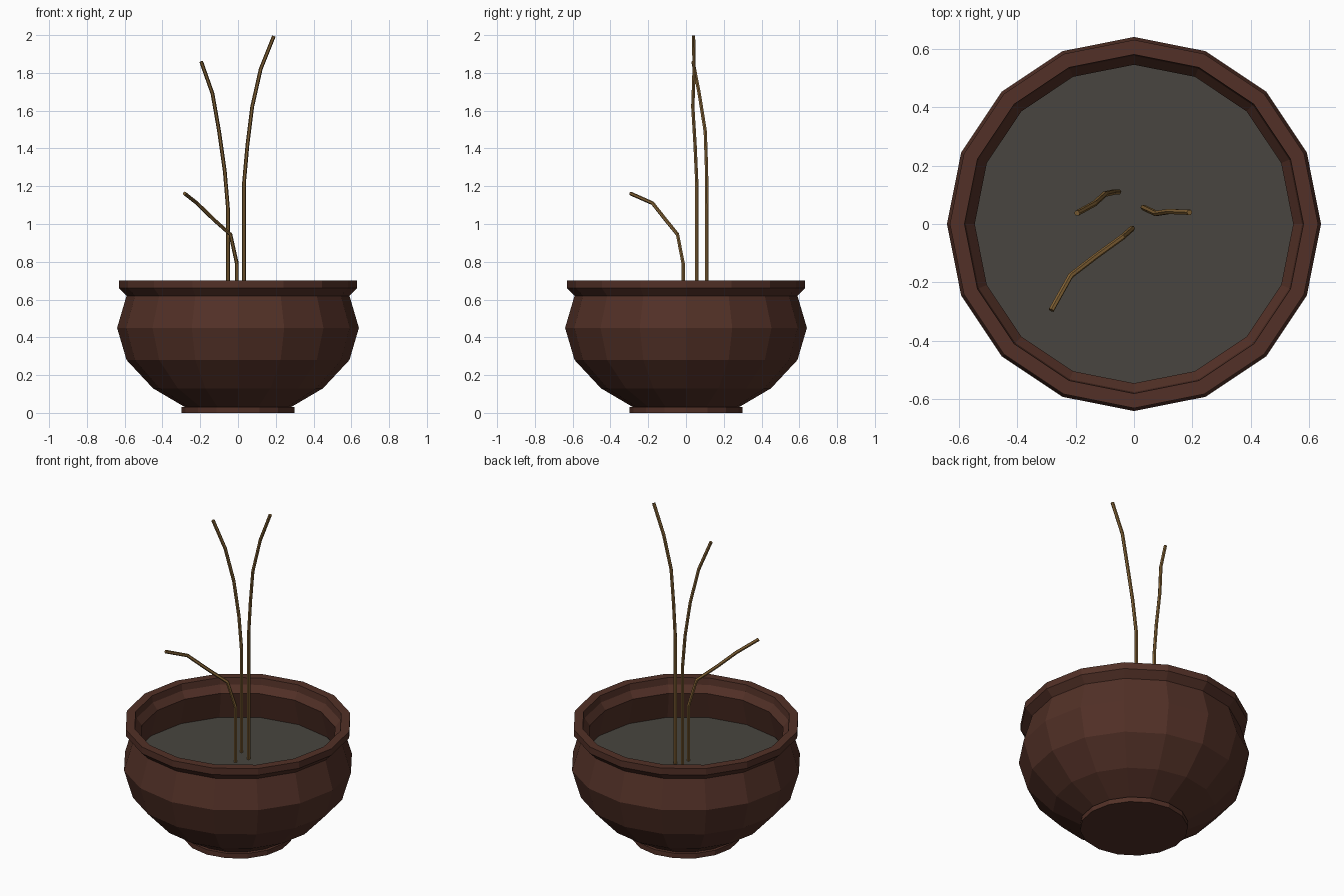
import bpy, bmesh
from math import cos, sin, pi

if "Cube" in bpy.data.objects:
    bpy.data.objects.remove(bpy.data.objects["Cube"])

SIDES = 16


def material(name, rgb):
    m = bpy.data.materials.new(name)
    m.diffuse_color = (*rgb, 1)
    m.use_nodes = True
    m.node_tree.nodes["Principled BSDF"].inputs["Base Color"].default_value = m.diffuse_color
    return m


def lathe(name, profile, mat, closed_bottom=True):
    """Revolve (radius, z) points around z with flat faces."""
    bm = bmesh.new()
    rings = [[bm.verts.new((r * cos(2 * pi * i / SIDES), r * sin(2 * pi * i / SIDES), z))
              for i in range(SIDES)] for r, z in profile]
    for a, b in zip(rings, rings[1:]):
        for i in range(SIDES):
            j = (i + 1) % SIDES
            bm.faces.new((a[i], a[j], b[j], b[i]))
    if closed_bottom:
        bm.faces.new(rings[0][::-1])
    else:
        bm.faces.new(rings[-1])
    finish(name, bm, mat)


def finish(name, bm, mat):
    mesh = bpy.data.meshes.new(name)
    bm.to_mesh(mesh)
    bm.free()
    mesh.materials.append(mat)
    obj = bpy.data.objects.new(name, mesh)
    bpy.context.collection.objects.link(obj)


def stem(name, points, mat, radius=0.01):
    """Thin six-sided tube through the points."""
    curve = bpy.data.curves.new(name, 'CURVE')
    curve.dimensions = '3D'
    curve.bevel_depth = radius
    curve.bevel_resolution = 1
    curve.use_fill_caps = True
    spline = curve.splines.new('POLY')
    spline.points.add(len(points) - 1)
    for p, co in zip(spline.points, points):
        p.co = (*co, 1)
    spline.use_smooth = False
    curve.materials.append(mat)
    obj = bpy.data.objects.new(name, curve)
    bpy.context.collection.objects.link(obj)


clay = material("clay", (0.085, 0.03, 0.02))
earth = material("earth", (0.065, 0.06, 0.05))
bark = material("bark", (0.22, 0.12, 0.035))

# Pot: foot, round belly, flared rim, inner lip and inner wall
lathe("pot", [(0.30, 0), (0.30, 0.03), (0.28, 0.03), (0.45, 0.13), (0.59, 0.28),
              (0.64, 0.45), (0.59, 0.62), (0.63, 0.66), (0.63, 0.70),
              (0.58, 0.70), (0.575, 0.66), (0.545, 0.62), (0.59, 0.45)], clay)

# Soil filling the pot up to the belly
lathe("soil", [(0.59, 0.45), (0.585, 0.455)], earth, closed_bottom=False)

# Bare stems
stem("tall_stem", [(0.032, 0.057, 0.44), (0.032, 0.057, 1.22), (0.05, 0.048, 1.42),
                   (0.075, 0.036, 1.62), (0.12, 0.043, 1.82), (0.19, 0.04, 1.995)], bark)
stem("middle_stem", [(-0.053, 0.11, 0.44), (-0.053, 0.11, 1.08), (-0.07, 0.109, 1.28),
                     (-0.10, 0.102, 1.49), (-0.135, 0.07, 1.69), (-0.195, 0.037, 1.86)], bark)
stem("short_stem", [(-0.006, -0.015, 0.44), (-0.006, -0.015, 0.79), (-0.04, -0.045, 0.945),
                    (-0.13, -0.11, 1.025), (-0.217, -0.177, 1.11), (-0.283, -0.295, 1.162)], bark)
